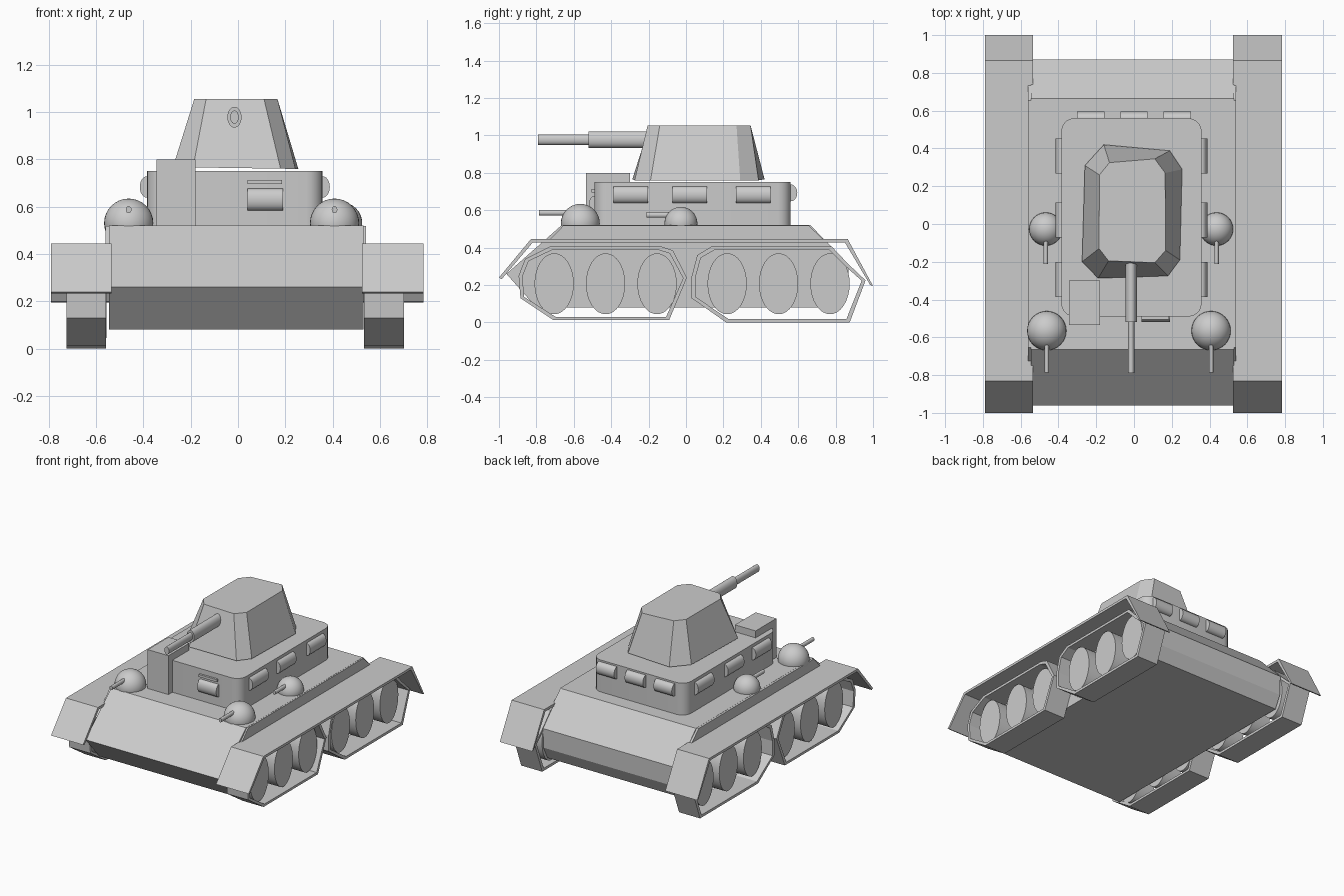
import bpy, bmesh, math
from mathutils import Matrix, Vector

if "Cube" in bpy.data.objects:
    bpy.data.objects.remove(bpy.data.objects["Cube"])

CX = -0.01  # the hull axis sits slightly left of centre


def finish(name, bm, smooth=False):
    bmesh.ops.recalc_face_normals(bm, faces=bm.faces)
    me = bpy.data.meshes.new(name)
    bm.to_mesh(me)
    bm.free()
    ob = bpy.data.objects.new(name, me)
    bpy.context.collection.objects.link(ob)
    if smooth:
        bpy.context.view_layer.objects.active = ob
        ob.select_set(True)
        bpy.ops.object.shade_smooth_by_angle(angle=math.radians(35))
        ob.select_set(False)
    return ob


def loft(name, loops, close=False):
    """Skin between point loops; cap the ends, or join last to first."""
    bm = bmesh.new()
    rows = [[bm.verts.new(p) for p in loop] for loop in loops]
    n = len(rows[0])
    pairs = list(zip(rows, rows[1:])) + ([(rows[-1], rows[0])] if close else [])
    for a, b in pairs:
        for i in range(n):
            j = (i + 1) % n
            bm.faces.new((a[i], a[j], b[j], b[i]))
    if not close:
        bm.faces.new(rows[0])
        bm.faces.new(rows[-1])
    return finish(name, bm)


def side_prism(name, profile, x0, x1):
    return loft(name, [[(x, y, z) for y, z in profile] for x in (x0, x1)])


def box(name, lo, hi, bevel=0):
    bm = bmesh.new()
    lo, hi = Vector(lo), Vector(hi)
    bmesh.ops.create_cube(bm, size=1, matrix=Matrix.Translation((lo + hi) / 2)
                          @ Matrix.Diagonal((*(hi - lo), 1)))
    if bevel:
        edges = [e for e in bm.edges
                 if abs(e.verts[0].co.z - e.verts[1].co.z) > 0.01]
        bmesh.ops.bevel(bm, geom=edges, offset=bevel, segments=5,
                        profile=0.5, affect='EDGES')
    return finish(name, bm, bevel > 0)


def cylinder(name, centre, axis, length, ra, rz, seg=24):
    """Elliptical cylinder along 'X' or 'Y': ra is the flat radius, rz vertical."""
    bm = bmesh.new()
    bmesh.ops.create_cone(bm, cap_ends=True, segments=seg, radius1=1, radius2=1, depth=1)
    scale = (length, ra, rz, 1) if axis == 'X' else (ra, length, rz, 1)
    turn = Matrix.Rotation(math.pi / 2, 4, 'Y' if axis == 'X' else 'X')
    bm.transform(Matrix.Translation(centre) @ Matrix.Diagonal(scale) @ turn)
    return finish(name, bm, True)


# Hull and the slightly wider shoulder above the fenders
side_prism("hull", [(-0.96, 0.26), (-0.665, 0.52), (0.665, 0.52), (0.87, 0.31),
                    (0.865, 0.17), (0.82, 0.08), (-0.80, 0.08)], CX - 0.535, CX + 0.54)
side_prism("hull_shoulder", [(-0.74, 0.43), (-0.655, 0.519), (0.655, 0.519), (0.75, 0.43)],
           CX - 0.55, CX + 0.55)

# Superstructure, hatch box with a small front plate
box("superstructure", (-0.385, -0.49, 0.51), (0.358, 0.56, 0.75), 0.07)
box("hatch_box", (-0.345, -0.535, 0.51), (-0.18, -0.30, 0.80))

# Fenders, tracks and road wheels on both sides
fender = [(-1.0, 0.24), (-0.83, 0.445), (0.865, 0.445), (1.0, 0.195),
          (0.985, 0.20), (0.85, 0.427), (-0.82, 0.427), (-0.985, 0.232)]
front_track = [(-0.895, 0.25), (-0.885, 0.13), (-0.71, 0.013), (-0.09, 0.013), (0.005, 0.24),
               (-0.07, 0.385), (-0.13, 0.405), (-0.73, 0.405), (-0.86, 0.34)]
rear_track = [(0.03, 0.245), (0.03, 0.13), (0.215, 0.0), (0.875, 0.0), (0.96, 0.225),
              (0.865, 0.315), (0.78, 0.405), (0.135, 0.405), (0.06, 0.36)]


def track(name, outer, x0, x1):
    cy = (min(p[0] for p in outer) + max(p[0] for p in outer)) / 2
    inner = [(cy + (y - cy) * 0.955, 0.205 + (z - 0.205) * 0.91) for y, z in outer]
    loft(name, [[(x, y, z) for y, z in ring] for ring, x in
                ((outer, x0), (outer, x1), (inner, x1), (inner, x0))], close=True)


for s, side in ((-1, "left"), (1, "right")):
    side_prism(f"fender_{side}", fender, s * 0.53 - 0.005, s * 0.787 - 0.003)
    for label, outline in (("front", front_track), ("rear", rear_track)):
        track(f"{label}_track_{side}", outline, -0.012 + s * 0.545, -0.012 + s * 0.713)
    for i, y in enumerate((-0.705, -0.43, -0.155, 0.22, 0.495, 0.77)):
        cylinder(f"wheel_{side}_{i}", (CX + s * 0.61, y, 0.207), 'X', 0.13, 0.105, 0.163, 32)
    # Vision visors along the sides
    wall = 0.358 if s > 0 else -0.385
    for i, y in enumerate((-0.295, 0.02, 0.36)):
        cylinder(f"visor_{side}_{i}", (wall, y, 0.683), 'Y', 0.185, 0.03, 0.045)

# Rear and front visors
for i, x in enumerate((-0.23, 0.0, 0.23)):
    cylinder(f"visor_rear_{i}", (x, 0.56, 0.693), 'X', 0.145, 0.035, 0.045)
cylinder("visor_front", (0.115, -0.49, 0.63), 'X', 0.15, 0.03, 0.046)
box("visor_front_brow", (0.04, -0.505, 0.695), (0.185, -0.48, 0.713))

# Domed gun mounts with small barrels
for name, x, y, r, tip, bz in (("front_left", -0.462, -0.565, 0.104, -0.785, 0.587),
                               ("front_right", 0.408, -0.565, 0.104, -0.785, 0.587),
                               ("side_left", -0.467, -0.027, 0.088, -0.212, 0.575),
                               ("side_right", 0.437, -0.027, 0.088, -0.212, 0.575)):
    bm = bmesh.new()
    bmesh.ops.create_uvsphere(bm, u_segments=32, v_segments=16, radius=r,
                              matrix=Matrix.Translation((x, y, 0.53)))
    bmesh.ops.bisect_plane(bm, geom=bm.verts[:] + bm.edges[:] + bm.faces[:],
                           plane_co=(0, 0, 0.5), plane_no=(0, 0, 1), clear_inner=True)
    finish("dome_" + name, bm, True)
    cylinder("dome_barrel_" + name, (x, (y + tip) / 2, bz), 'Y', y - tip, 0.012, 0.015, 16)

# Turret: irregular eight-sided tapered block
base = [(-0.16, 0.42), (0.19, 0.388), (0.255, 0.29), (0.243, -0.19),
        (0.18, -0.275), (-0.19, -0.287), (-0.275, -0.20), (-0.26, 0.31)]
roof = [(-0.13, 0.325), (0.11, 0.345), (0.165, 0.27), (0.167, -0.14),
        (0.11, -0.205), (-0.135, -0.195), (-0.185, -0.13), (-0.183, 0.26)]
loft("turret", [[(x, y, 0.763 - 0.015 * x) for x, y in base],
                [(x, y, 1.054) for x, y in roof]])

# Main gun: sleeve and thinner barrel
cylinder("gun_sleeve", (-0.015, -0.345, 0.978), 'Y', 0.35, 0.03, 0.044)
cylinder("gun_barrel", (-0.015, -0.64, 0.978), 'Y', 0.30, 0.018, 0.028)
